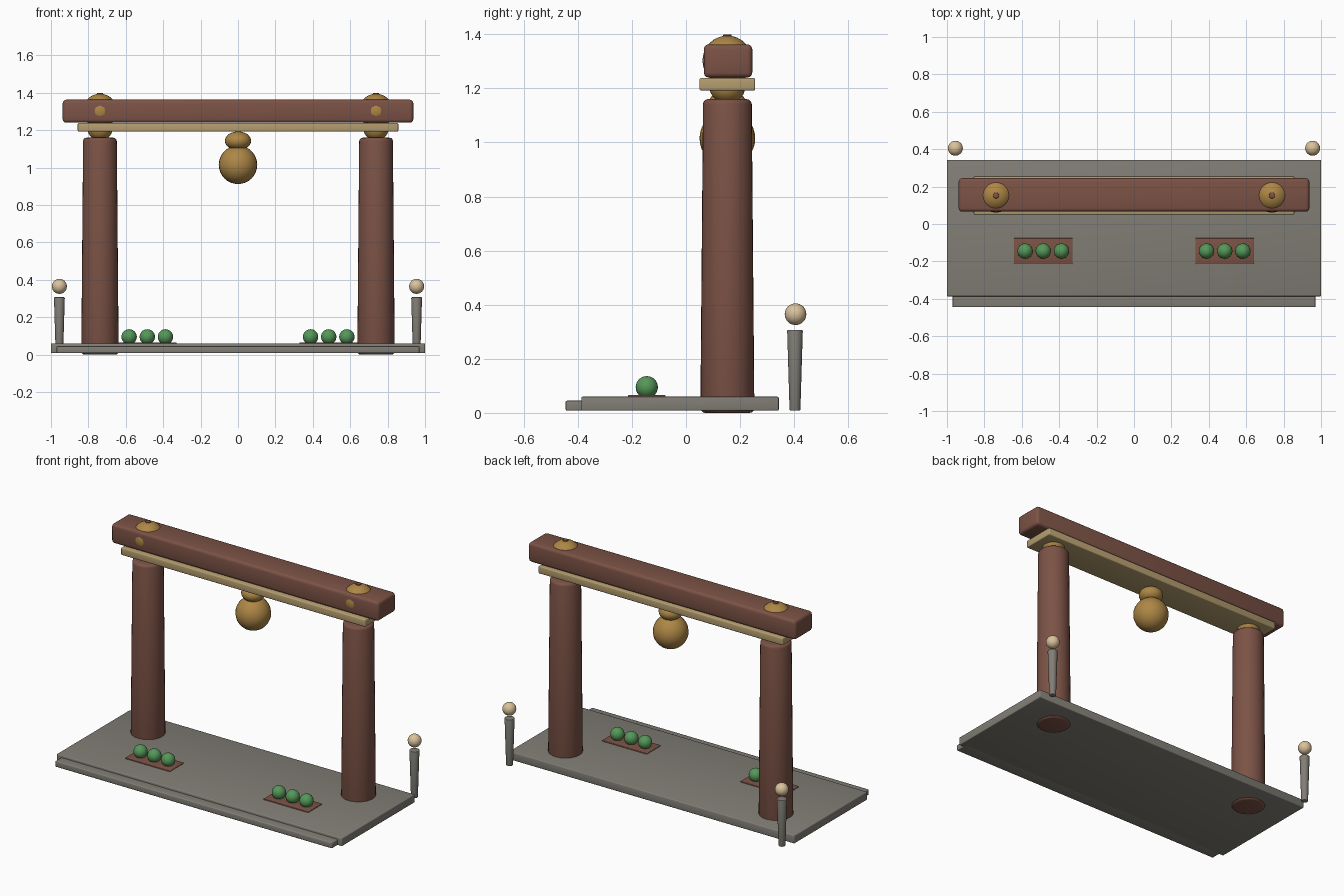
import bpy, math

if "Cube" in bpy.data.objects:
    bpy.data.objects.remove(bpy.data.objects["Cube"])


def material(name, rgb):
    m = bpy.data.materials.new(name)
    m.diffuse_color = (*rgb, 1)
    m.use_nodes = True
    m.node_tree.nodes["Principled BSDF"].inputs["Base Color"].default_value = m.diffuse_color
    return m


WOOD = material("red_wood", (0.20, 0.085, 0.06))
PLANK = material("pale_wood", (0.46, 0.34, 0.16))
GOLD = material("gold", (0.42, 0.24, 0.06))
STONE = material("stone", (0.22, 0.21, 0.18))
GREEN = material("leaf_green", (0.09, 0.31, 0.10))
CREAM = material("cream", (0.70, 0.54, 0.33))


def finish(name, mat, bevel=0, segments=3):
    ob = bpy.context.object
    ob.name = name
    ob.data.materials.append(mat)
    if bevel:
        b = ob.modifiers.new("bevel", 'BEVEL')
        b.width, b.segments, b.limit_method = bevel, segments, 'ANGLE'
        bpy.ops.object.modifier_apply(modifier=b.name)
    bpy.ops.object.shade_smooth_by_angle(angle=math.radians(40))
    return ob


def box(name, lo, hi, mat, bevel):
    bpy.ops.mesh.primitive_cube_add(size=1, location=[(a + b) / 2 for a, b in zip(lo, hi)])
    bpy.context.object.scale = [b - a for a, b in zip(lo, hi)]
    bpy.ops.object.transform_apply(location=False, rotation=False, scale=True)
    return finish(name, mat, bevel)


def post(name, x, y, z0, z1, r0, r1, mat, bevel):
    bpy.ops.mesh.primitive_cone_add(vertices=32, radius1=r0, radius2=r1, depth=z1 - z0,
                                    location=(x, y, (z0 + z1) / 2))
    return finish(name, mat, bevel)


def ball(name, x, y, z, r, mat, rz=None):
    bpy.ops.mesh.primitive_uv_sphere_add(segments=24, ring_count=16, radius=1, location=(x, y, z))
    bpy.context.object.scale = (r, r, rz or r)
    bpy.ops.object.transform_apply(location=False, rotation=False, scale=True)
    return finish(name, mat)


# stone platform and front step
box("platform", (-1, -0.387, 0.008), (1, 0.343, 0.06), STONE, 0.005)
box("front_step", (-0.97, -0.445, 0.008), (0.97, -0.36, 0.045), STONE, 0.005)

# lintel beam and the plank under it
box("top_beam", (-0.937, 0.066, 1.24), (0.937, 0.245, 1.363), WOOD, 0.018)
box("under_plank", (-0.857, 0.05, 1.192), (0.857, 0.256, 1.238), PLANK, 0.006)

# hanging bell
Y = 0.153
ball("bell_body", 0, Y, 1.015, 0.103, GOLD)
ball("bell_crown", 0, Y, 1.143, 0.07, GOLD, 0.05)

for side, s in (("left", -1), ("right", 1)):
    # column with gold joints through the beam
    x = 0.738 * s
    post(side + "_column", x, Y, 0, 1.16, 0.1, 0.09, WOOD, 0.018)
    ball(side + "_column_neck", x, Y, 1.205, 0.066, GOLD, 0.06)
    ball(side + "_beam_knob", x, Y, 1.303, 0.092, GOLD)
    post(side + "_knob_peg", x, Y, 1.34, 1.399, 0.018, 0.016, WOOD, 0.003)
    # planter with three shrubs
    px = 0.485 * s
    box(side + "_planter", (px - 0.157, -0.215, 0.01), (px + 0.157, -0.075, 0.066), WOOD, 0.004)
    for i in (-1, 0, 1):
        ball(f"{side}_shrub_{i + 2}", px + 0.097 * i, -0.145, 0.095, 0.041, GREEN)
    # rear lamp post
    post(side + "_lamp_post", 0.955 * s, 0.403, 0.008, 0.307, 0.02, 0.029, STONE, 0.004)
    ball(side + "_lamp_globe", 0.955 * s, 0.405, 0.365, 0.04, CREAM)
